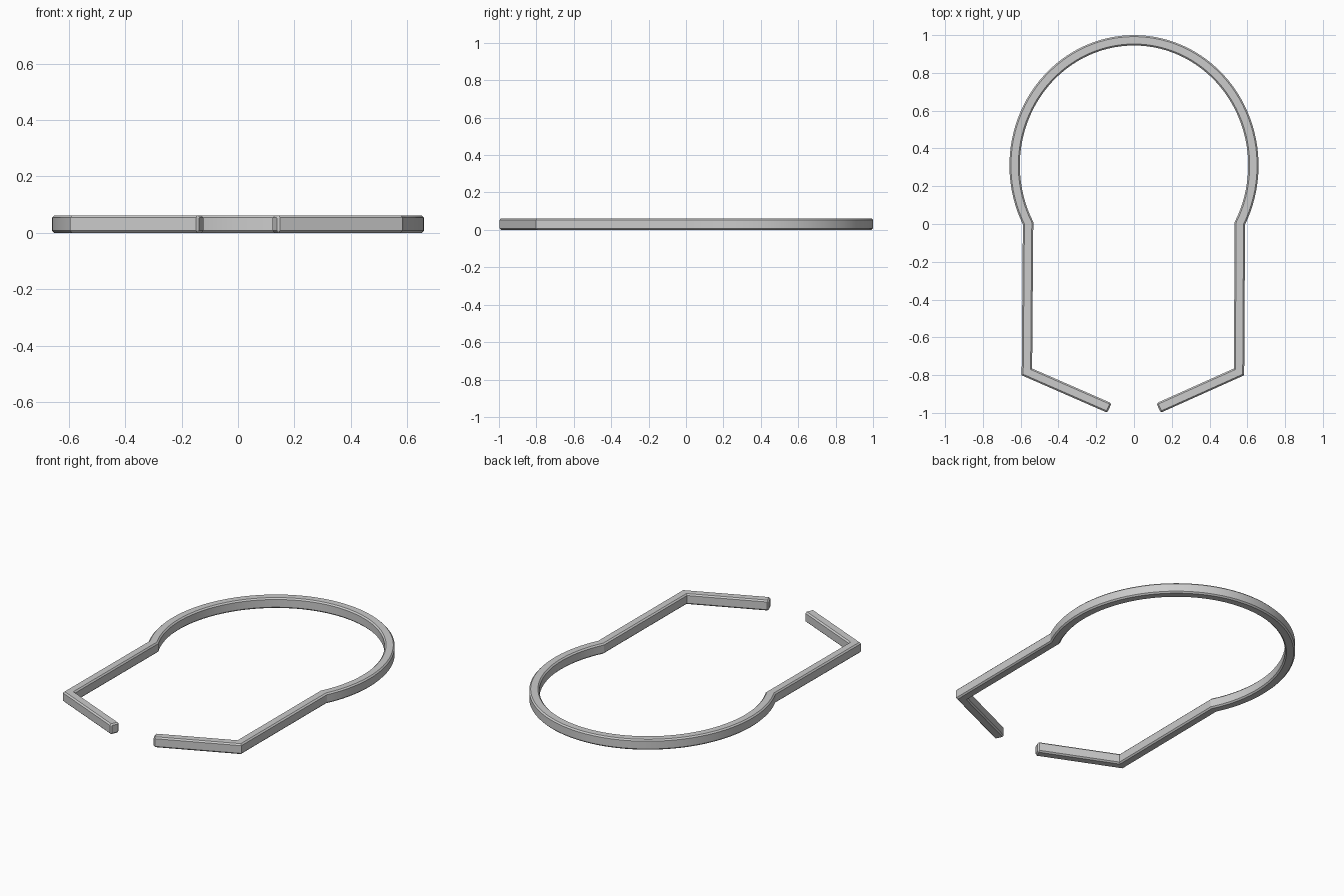
import bpy, bmesh, math
from mathutils import Vector

cube = bpy.data.objects.get("Cube")
if cube:
    bpy.data.objects.remove(cube, do_unlink=True)

WIDTH, HEIGHT, BEVEL = 0.055, 0.062, 0.008

# Plain grey metal
grey = bpy.data.materials.new("grey metal")
grey.use_nodes = True
colour = (0.6, 0.6, 0.6, 1)
grey.diffuse_color = colour
grey.node_tree.nodes["Principled BSDF"].inputs["Base Color"].default_value = colour

# Centre line: left-hand tip, leg, oval loop, leg, tip
SEGMENTS = 72
start, end = math.radians(207.5), math.radians(-27.5)
arc = []
for i in range(SEGMENTS + 1):
    a = start + (end - start) * i / SEGMENTS
    arc.append(Vector((0.632 * math.cos(a), 0.31 + 0.6625 * math.sin(a))))
path = ([Vector((-0.13, -0.974)), Vector((-0.567, -0.783))] + arc
        + [Vector((0.556, -0.783)), Vector((0.13, -0.974))])


def section(half, height, cut):
    """Rectangular bar section with chamfered corners."""
    h = height / 2
    return [(half - cut, -h), (half, cut - h), (half, h - cut), (half - cut, h),
            (cut - half, h), (-half, h - cut), (-half, cut - h), (cut - half, -h)]


bar = section(WIDTH / 2, HEIGHT, BEVEL)
cap = section(WIDTH / 2 - BEVEL, HEIGHT - 2 * BEVEL, BEVEL * 0.3)

bm = bmesh.new()


def add_ring(centre, side, profile):
    return [bm.verts.new((centre.x + side.x * u, centre.y + side.y * u, HEIGHT / 2 + v))
            for u, v in profile]


# Sweep the section with mitred corners and chamfered tips
rings = []
last = len(path) - 1
for i, p in enumerate(path):
    before = (p - path[i - 1]).normalized() if i else (path[1] - p).normalized()
    after = (path[i + 1] - p).normalized() if i < last else before
    tangent = (before + after).normalized()
    side = Vector((-tangent.y, tangent.x)) / tangent.dot(after)
    if i == 0:
        rings.append(add_ring(p, side, cap))
        p = p + tangent * BEVEL
    elif i == last:
        rings.append(add_ring(p - tangent * BEVEL, side, bar))
    rings.append(add_ring(p, side, cap if i == last else bar))

for a, b in zip(rings, rings[1:]):
    for j in range(8):
        k = (j + 1) % 8
        bm.faces.new((a[j], a[k], b[k], b[j]))
bm.faces.new(rings[0])
bm.faces.new(rings[-1])
bmesh.ops.recalc_face_normals(bm, faces=bm.faces)

mesh = bpy.data.meshes.new("loop_clip")
bm.to_mesh(mesh)
bm.free()
mesh.materials.append(grey)
clip = bpy.data.objects.new("loop_clip", mesh)
bpy.context.collection.objects.link(clip)

# Smooth around the loop, crisp on chamfers and bends
bpy.ops.object.select_all(action='DESELECT')
clip.select_set(True)
bpy.context.view_layer.objects.active = clip
bpy.ops.object.shade_smooth_by_angle(angle=math.radians(20))
